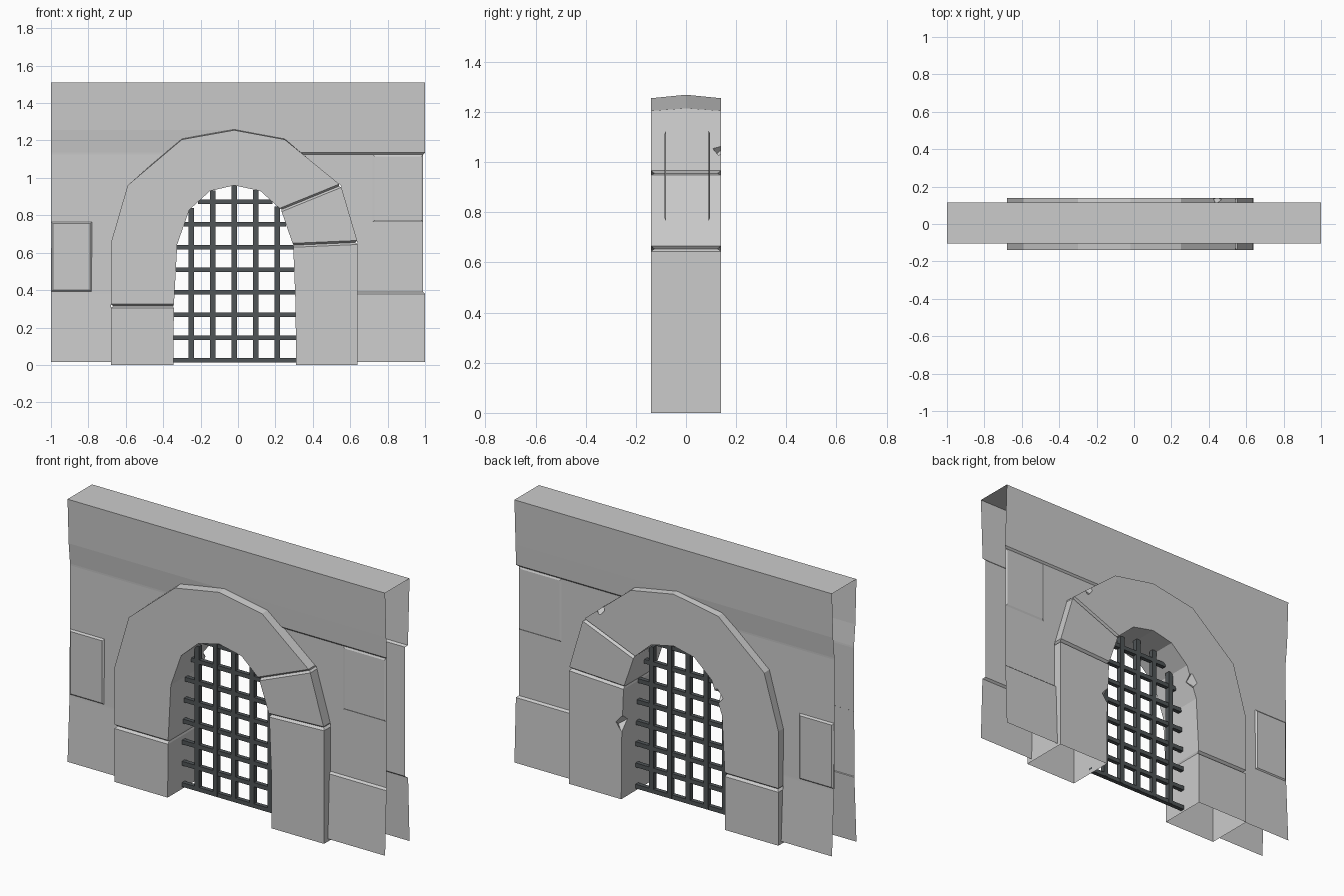
import bpy, bmesh, math
from mathutils import Matrix, Vector

if "Cube" in bpy.data.objects:
    bpy.data.objects.remove(bpy.data.objects["Cube"])


def make(name, verts, faces, recalc=True):
    me = bpy.data.meshes.new(name)
    bm = bmesh.new()
    vs = [bm.verts.new(v) for v in verts]
    for f in faces:
        bm.faces.new([vs[i] for i in f])
    bmesh.ops.remove_doubles(bm, verts=bm.verts, dist=1e-5)
    if recalc:
        bmesh.ops.recalc_face_normals(bm, faces=bm.faces)
    bm.to_mesh(me)
    bm.free()
    ob = bpy.data.objects.new(name, me)
    bpy.context.collection.objects.link(ob)
    return ob


def lerp(pts, t):
    if t <= pts[0][0]:
        return pts[0][1]
    for (a, p), (b, q) in zip(pts, pts[1:]):
        if t <= b:
            return p + (q - p) * (t - a) / (b - a)
    return pts[-1][1]


# Arch stations: inner x, inner z, outer x, outer z, top ridge, joint groove
stations = [
    (-.345, 0, -.68, 0, 0, 0), (-.343, .315, -.68, .315, 0, 1),
    (-.325, .645, -.68, .65, 0, 0), (-.26, .83, -.59, .96, 0, 0),
    (-.15, .93, -.30, 1.205, .01, 0), (-.02, .96, -.02, 1.255, .014, 0),
    (.12, .93, .25, 1.205, .01, 0), (.23, .83, .55, .96, 0, 1),
    (.295, .64, .64, .655, 0, 1), (.308, .32, .64, .32, 0, 0),
    (.31, 0, .64, 0, 0, 0)]


def ring(i, o, depth, ridge):
    return [(i.x, -depth, i.y), (o.x, -depth, o.y), (o.x, 0, o.y + ridge),
            (o.x, depth, o.y), (i.x, depth, i.y), (i.x, 0, i.y)]


rings = []
for k, (ix, iz, ox, oz, ridge, groove) in enumerate(stations):
    i, o = Vector((ix, iz)), Vector((ox, oz))
    if not groove:
        rings.append(ring(i, o, .14, ridge))
        continue
    prev, nxt = stations[k - 1], stations[k + 1]
    for s, other in ((-1, prev), (0, None), (1, nxt)):
        if s == 0:
            d = (i - o).normalized() * .012
            rings.append(ring(i - d * .3, o + d, .126, ridge))
        else:
            di = (Vector(other[0:2]) - i).normalized() * .011
            do = (Vector(other[2:4]) - o).normalized() * .011
            rings.append(ring(i + di, o + do, .14, ridge))
n = len(rings)
verts = [v for r in rings for v in r]
faces = [(r * 6 + j, r * 6 + (j + 1) % 6, r * 6 + 6 + (j + 1) % 6, r * 6 + 6 + j)
         for r in range(n - 1) for j in range(6)]
faces += [tuple(range(6)), tuple(range(n * 6 - 6, n * 6))]
arch = make("stone_arch", verts, faces)

# Chips broken out of the arch's back edges
for x, z, size in ((.445, 1.05, .045), (-.292, .745, .055), (.304, .43, .055)):
    me = bpy.data.meshes.new("chip_cutter")
    bm = bmesh.new()
    rot = Matrix.Rotation(.7, 4, 'X') @ Matrix.Rotation(.75, 4, 'Y')
    bmesh.ops.create_cube(bm, size=size, matrix=Matrix.Translation((x, .14, z)) @ rot)
    bm.to_mesh(me)
    bm.free()
    cutter = bpy.data.objects.new("chip_cutter", me)
    bpy.context.collection.objects.link(cutter)
    cutter.hide_render = True
    mod = arch.modifiers.new("chip", 'BOOLEAN')
    mod.operation, mod.solver, mod.object = 'DIFFERENCE', 'EXACT', cutter
deps = bpy.context.evaluated_depsgraph_get()
arch_mesh = bpy.data.meshes.new_from_object(arch.evaluated_get(deps))
arch.modifiers.clear()
arch.data = arch_mesh
for ob in [o for o in bpy.data.objects if o.name.startswith("chip_cutter")]:
    bpy.data.objects.remove(ob)

# Open the undersides of the arch legs
bm = bmesh.new()
bm.from_mesh(arch_mesh)
low = [f for f in bm.faces if all(v.co.z < .001 for v in f.verts)]
bmesh.ops.delete(bm, geom=low, context='FACES')
bm.to_mesh(arch_mesh)
bm.free()

# Wall skins: open shells that follow the arch, stepped at the right-hand joints
left_edge = [(s[3], s[2]) for s in stations[:6]]
right_edge = [(s[3], s[2]) for s in reversed(stations[5:])]
left_y = [(.015, .105), (.385, .087), (1.13, .082), (1.255, .095), (1.51, .105)]
right_y = [(.015, .105), (.38, .092), (.39, .08), (1.125, .08), (1.135, .09),
           (1.255, .095), (1.51, .105)]
levels = [.015, .38, .39, .65, .77, .96, 1.125, 1.135, 1.205, 1.255]
for name, side, extra in (("wall_front", -1, 0), ("wall_back", 1, .01)):
    verts, faces = [], []
    for z in levels:
        yl = side * (lerp(left_y, z) + extra)
        yr = side * (lerp(right_y, z) + extra)
        rx = .99 if .385 < z < 1.13 else 1
        verts += [(-1, yl, z), (lerp(left_edge, z), yl, z),
                  (lerp(right_edge, z), yr, z), (rx, yr, z)]
    for r in range(len(levels) - 1):
        a = r * 4
        faces += [(a, a + 1, a + 5, a + 4), (a + 2, a + 3, a + 7, a + 6)]
    t, a = len(verts), len(verts) - 4
    y = side * (.105 + extra)
    verts += [(-1, y, 1.51), (-.02, y, 1.51), (1, y, 1.51)]
    faces += [(a, a + 1, t + 1, t), (a + 1, a + 3, t + 2, t + 1)]
    if side > 0:
        faces = [f[::-1] for f in faces]
    make(name, verts, faces, False)

make("wall_top", [(-1, -.105, 1.51), (1, -.105, 1.51), (1, .115, 1.51), (-1, .115, 1.51)],
     [(0, 1, 2, 3)], False)


# Slightly raised bricks with sloped edges
def brick(name, x0, x1, z0, z1, side, y, rise):
    b = .01
    o = [(x0, side * y, z0), (x1, side * y, z0), (x1, side * y, z1), (x0, side * y, z1)]
    yy = side * (y + rise)
    i = [(max(x0 + b, x0), yy, z0 + b), (x1 - b, yy, z0 + b),
         (x1 - b, yy, z1 - b), (x0 + b, yy, z1 - b)]
    f = [(4, 5, 6, 7)] + [(k, (k + 1) % 4, (k + 1) % 4 + 4, k + 4) for k in range(4)]
    make(name, o + i, f if side < 0 else [q[::-1] for q in f], False)


for label, side, extra in (("front", -1, 0), ("back", 1, .01)):
    brick("left_brick_" + label, -1, -.78, .39, .765, side, .084 + extra, .009)
    brick("right_brick_" + label, .72, .99, .765, 1.125, side, .08 + extra, .005)

# Iron grille
iron = bpy.data.materials.new("iron")
iron.diffuse_color = (.08, .09, .095, 1)
iron.use_nodes = True
iron.node_tree.nodes["Principled BSDF"].inputs["Base Color"].default_value = iron.diffuse_color


def bar(name, x0, x1, z0, z1, h):
    me = bpy.data.meshes.new(name)
    bm = bmesh.new()
    bmesh.ops.create_cube(bm, size=1, matrix=Matrix.Translation(((x0 + x1) / 2, 0, (z0 + z1) / 2))
                          @ Matrix.Diagonal((x1 - x0, h, z1 - z0, 1)))
    bm.to_mesh(me)
    bm.free()
    me.materials.append(iron)
    bpy.context.collection.objects.link(bpy.data.objects.new(name, me))


inner_top = [(s[0], s[1]) for s in stations]
inner_left = [(s[1], s[0]) for s in stations[:6]]
inner_right = [(s[1], s[0]) for s in reversed(stations[5:])]
for k in range(5):
    x = -.25 + k * .115
    bar("vertical_bar", x - .014, x + .014, .015, lerp(inner_top, x), .028)
for k in range(8):
    z = .025 + k * .121
    bar("cross_bar", lerp(inner_left, z), lerp(inner_right, z), z - .012, z + .012, .024)
